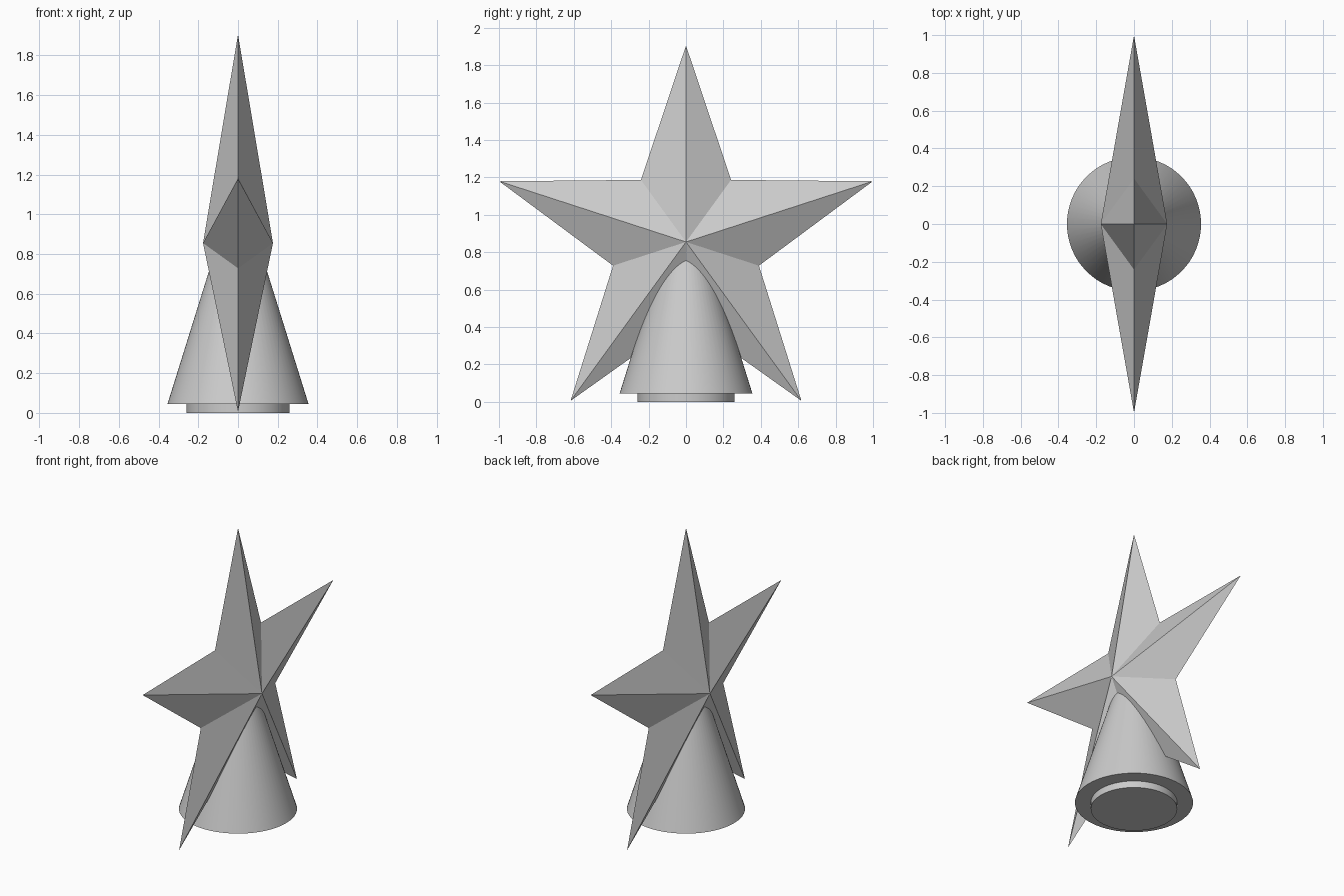
import bpy, bmesh
from math import sin, cos, pi, radians

cube = bpy.data.objects.get("Cube")
if cube:
    bpy.data.objects.remove(cube, do_unlink=True)

# One plain grey for the whole tree topper
grey = bpy.data.materials.new("light_grey")
grey.use_nodes = True
colour = (0.6, 0.6, 0.6, 1)
grey.diffuse_color = colour
grey.node_tree.nodes["Principled BSDF"].inputs["Base Color"].default_value = colour


def finish(bm, name):
    """Turn a bmesh into a named object in the scene."""
    bmesh.ops.recalc_face_normals(bm, faces=bm.faces)
    mesh = bpy.data.meshes.new(name)
    bm.to_mesh(mesh)
    bm.free()
    mesh.materials.append(grey)
    obj = bpy.data.objects.new(name, mesh)
    bpy.context.collection.objects.link(obj)
    return obj


def make_star(name, centre_z, outer, inner, half_depth):
    """Faceted five-pointed star standing in the yz plane."""
    bm = bmesh.new()
    rim = []
    for i in range(10):
        r = inner if i % 2 else outer
        a = i * pi / 5
        rim.append(bm.verts.new((0, r * sin(a), centre_z + r * cos(a))))
    for side in (-1, 1):
        peak = bm.verts.new((side * half_depth, 0, centre_z))
        for i in range(10):
            bm.faces.new((rim[i], rim[(i + 1) % 10], peak))
    return finish(bm, name)


def make_cone(name, r_low, r_high, z_low, z_high):
    """Smooth capped cone or cylinder around the z axis."""
    bm = bmesh.new()
    bmesh.ops.create_cone(bm, cap_ends=True, segments=64,
                          radius1=r_low, radius2=r_high, depth=z_high - z_low)
    bmesh.ops.translate(bm, verts=bm.verts, vec=(0, 0, (z_low + z_high) / 2))
    obj = finish(bm, name)
    bpy.ops.object.select_all(action='DESELECT')
    obj.select_set(True)
    bpy.context.view_layer.objects.active = obj
    bpy.ops.object.shade_smooth_by_angle(angle=radians(30))
    return obj


# Star, its mounting cone and the foot plug
make_star("star", 0.855, 1.05, 0.41, 0.176)
make_cone("mounting_cone", 0.355, 0.06, 0.045, 0.99)
make_cone("foot_plug", 0.26, 0.26, 0, 0.05)
